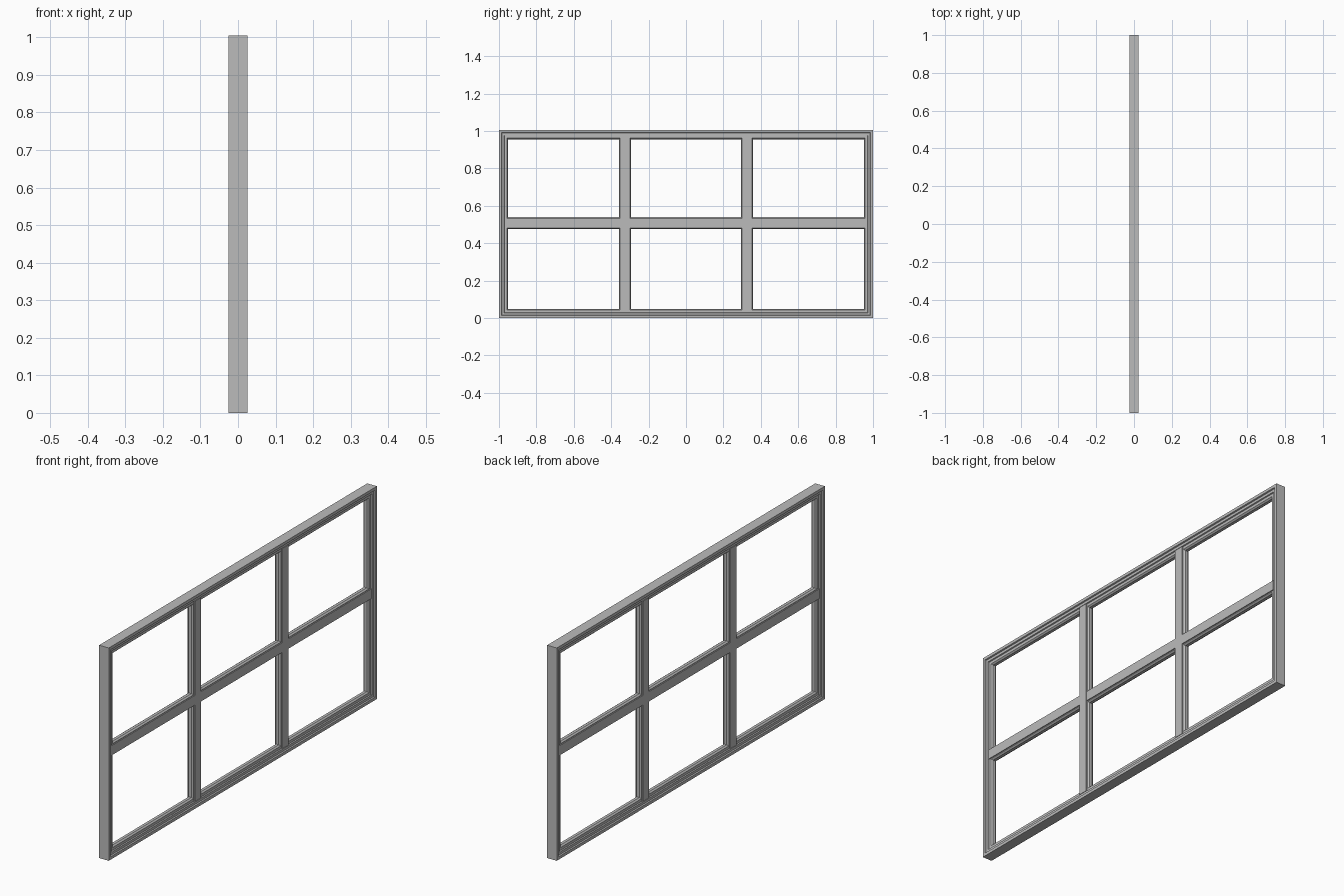
import bpy, bmesh

cube = bpy.data.objects.get("Cube")
if cube:
    bpy.data.objects.remove(cube)

grey = bpy.data.materials.new("frame_grey")
grey.use_nodes = True
colour = (0.5, 0.5, 0.5, 1)
grey.diffuse_color = colour
grey.node_tree.nodes["Principled BSDF"].inputs["Base Color"].default_value = colour

HEIGHT = 1.005
MID = HEIGHT / 2 + 0.005
POST = 0.326      # post centre in y
HALF = 0.023      # half width of posts and rail
EDGE = 0.04       # width of the stepped outer frame


def finish(name, bm):
    bmesh.ops.recalc_face_normals(bm, faces=bm.faces)
    mesh = bpy.data.meshes.new(name)
    bm.to_mesh(mesh)
    bm.free()
    mesh.materials.append(grey)
    obj = bpy.data.objects.new(name, mesh)
    bpy.context.collection.objects.link(obj)


def ring(name, y0, y1, z0, z1, steps):
    """Mitred rectangle swept from (inset, half depth) steps, mirrored in x."""
    section = steps + [(i, -d) for i, d in reversed(steps)]
    bm = bmesh.new()
    loops = []
    for i, x in section:
        corners = [(y0 + i, z0 + i), (y1 - i, z0 + i), (y1 - i, z1 - i), (y0 + i, z1 - i)]
        loops.append([bm.verts.new((x, y, z)) for y, z in corners])
    for a, b in zip(loops, loops[1:] + loops[:1]):
        for k in range(4):
            n = (k + 1) % 4
            bm.faces.new((a[k], a[n], b[n], b[k]))
    finish(name, bm)


def bar(name, depth, y0, y1, z0, z1):
    bm = bmesh.new()
    bmesh.ops.create_cube(bm, size=1)
    for v in bm.verts:
        v.co = (v.co.x * 2 * depth, y0 if v.co.y < 0 else y1, z0 if v.co.z < 0 else z1)
    finish(name, bm)


# Stepped outer frame
ring("outer_frame", -1, 1, 0, HEIGHT,
     [(0, 0.025), (0.014, 0.025), (0.016, 0.019), (0.028, 0.019),
      (0.030, 0.014), (EDGE, 0.014)])

# Posts and the cross rail
for side, y in (("right", -POST), ("left", POST)):
    bar(side + "_post", 0.019, y - HALF, y + HALF, 0.03, HEIGHT - 0.03)
bar("cross_rail", 0.0185, -0.97, 0.97, MID - HALF, MID + HALF)

# Bevelled glazing bead around each opening
columns = [(-1 + EDGE, -POST - HALF), (-POST + HALF, POST - HALF), (POST + HALF, 1 - EDGE)]
rows = [("lower", EDGE, MID - HALF), ("upper", MID + HALF, HEIGHT - EDGE)]
for row, z0, z1 in rows:
    for col, (y0, y1) in zip(("back_pane", "middle_pane", "front_pane"), columns):
        ring(f"{row}_{col}_bead", y0, y1, z0, z1,
             [(0, 0.014), (0.003, 0.014), (0.009, 0.007)])
